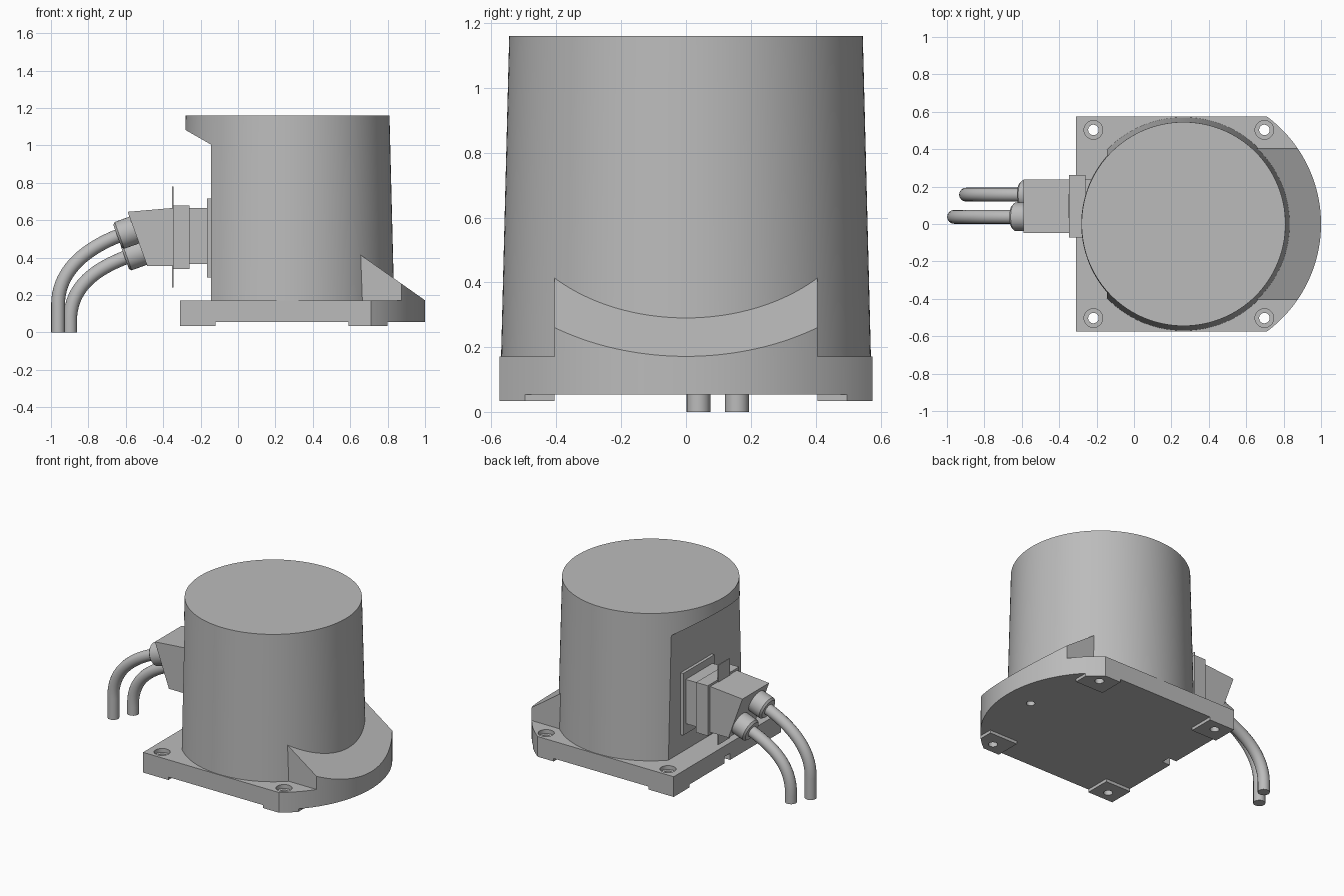
import bpy, bmesh, math
from mathutils import Vector

cube = bpy.data.objects.get("Cube")
if cube:
    bpy.data.objects.remove(cube, do_unlink=True)

grey = bpy.data.materials.new("Plain grey")
grey.use_nodes = True
colour = (0.5, 0.5, 0.5, 1)
grey.diffuse_color = colour
grey.node_tree.nodes["Principled BSDF"].inputs["Base Color"].default_value = colour


def finish(name, bm):
    bmesh.ops.recalc_face_normals(bm, faces=bm.faces)
    mesh = bpy.data.meshes.new(name)
    bm.to_mesh(mesh)
    bm.free()
    mesh.materials.append(grey)
    obj = bpy.data.objects.new(name, mesh)
    bpy.context.collection.objects.link(obj)
    return obj


def prism(name, points, offset):
    """Extrude a closed outline of 3D points along offset."""
    bm = bmesh.new()
    face = bm.faces.new([bm.verts.new(p) for p in points])
    new = bmesh.ops.extrude_face_region(bm, geom=[face])["geom"]
    verts = [g for g in new if isinstance(g, bmesh.types.BMVert)]
    bmesh.ops.translate(bm, verts=verts, vec=offset)
    return finish(name, bm)


def side_prism(name, profile, y0, y1):
    return prism(name, [(x, y0, z) for x, z in profile], (0, y1 - y0, 0))


def box(name, x, y, z):
    return side_prism(name, [(x[0], z[0]), (x[1], z[0]), (x[1], z[1]), (x[0], z[1])], *y)


def rod(name, start, end, r1, r2=None, segments=48):
    start, end = Vector(start), Vector(end)
    axis = end - start
    bm = bmesh.new()
    bmesh.ops.create_cone(bm, cap_ends=True, segments=segments, radius1=r1,
                          radius2=r1 if r2 is None else r2, depth=axis.length)
    bm.transform(axis.to_track_quat("Z", "Y").to_matrix().to_4x4())
    bmesh.ops.translate(bm, verts=bm.verts, vec=(start + end) / 2)
    return finish(name, bm)


def boolean(obj, cutter, operation="DIFFERENCE"):
    mod = obj.modifiers.new("Cut", "BOOLEAN")
    mod.operation, mod.solver, mod.object = operation, "EXACT", cutter
    bpy.context.view_layer.objects.active = obj
    bpy.ops.object.modifier_apply(modifier=mod.name)
    bpy.data.objects.remove(cutter, do_unlink=True)


# Foot outline: straight back and sides with a rounded nose
def outline(z):
    cx, radius, half = 0.285, 0.715, 0.575
    limit = math.asin(half / radius)
    pts = [(-0.31, half, z), (-0.31, -half, z)]
    for i in range(49):
        a = -limit + 2 * limit * i / 48
        pts.append((cx + radius * math.cos(a), radius * math.sin(a), z))
    return pts


# Base plate with recessed underside, leaving four corner pads
base = prism("base_plate", outline(0.035), (0, 0, 0.137))
for x, y in [((-0.12, 0.59), (-1, 1)), ((-1, 2), (-0.405, 0.405)), ((0.8, 2), (-1, 1))]:
    boolean(base, box("recess_cutter", x, y, (-0.1, 0.055)))

# Counterbored bolt holes, locating hole and locating notch
for x in (-0.217, 0.697):
    for y in (-0.503, 0.503):
        boolean(base, rod("hole_cutter", (x, y, -0.1), (x, y, 0.3), 0.028, segments=32))
        boolean(base, rod("bore_cutter", (x, y, 0.145), (x, y, 0.3), 0.05, segments=32))
boolean(base, rod("locating_cutter", (0.82, 0, 0), (0.82, 0, 0.12), 0.026, segments=32))
boolean(base, box("notch_cutter", (-0.5, -0.25), (-0.03, 0.03), (0, 0.1)))

# Tapered housing with a flat back below an overhanging lip
housing = rod("housing", (0.265, 0, 0.172), (0.265, 0, 1.16), 0.57, 0.545, segments=128)
boolean(housing, side_prism("back_cutter", [(-0.145, 0), (-0.145, 1.005), (-0.285, 1.085),
                                            (-0.6, 1.265), (-0.6, 0)], -1, 1))

# Sloping nose in front of the housing
ramp = side_prism("nose_ramp", [(0.6, 0.172), (1.02, 0.172), (1.0, 0.172), (0.6, 0.454)][0:1]
                  + [(1.0, 0.172), (0.6, 0.454)], -0.406, 0.406)
boolean(ramp, prism("nose_limit", outline(0), (0, 0, 1)), "INTERSECT")

# Connector: mounting plate, neck, collar, latch and angled hood
box("connector_plate", (-0.165, -0.14), (-0.07, 0.265), (0.295, 0.715))
box("connector_neck", (-0.27, -0.16), (-0.048, 0.238), (0.365, 0.665))
box("connector_collar", (-0.348, -0.26), (-0.073, 0.263), (0.34, 0.68))
box("connector_latch", (-0.353, -0.346), (0.035, 0.158), (0.24, 0.78))
side_prism("connector_hood", [(-0.345, 0.355), (-0.345, 0.666), (-0.59, 0.645),
                              (-0.485, 0.355)], -0.048, 0.238)

# Cable glands and bent cables
aim = Vector((-0.94, 0, -0.34)).normalized()
for side, tip, foot_x, bend_z in [("outer", Vector((-0.645, 0.038, 0.515)), -0.962, 0.15),
                                  ("inner", Vector((-0.605, 0.157, 0.4)), -0.898, 0.06)]:
    rod(side + "_gland", tip - aim * 0.13, tip - aim * 0.012, 0.076)
    rod(side + "_gland_rim", tip - aim * 0.012, tip, 0.076, 0.064)

    curve = bpy.data.curves.new(side + "_cable", "CURVE")
    curve.dimensions = "3D"
    curve.bevel_depth, curve.bevel_resolution = 0.037, 6
    curve.resolution_u, curve.use_fill_caps = 20, True
    spline = curve.splines.new("BEZIER")
    spline.bezier_points.add(2)
    foot = Vector((foot_x, tip.y, 0))
    bend = Vector((foot_x, tip.y, bend_z))
    up = Vector((0, 0, 1))
    path = [(foot, up, 0.02), (bend, up, 0.19), (tip - aim * 0.03, -aim, 0.19)]
    for point, (pos, direction, reach) in zip(spline.bezier_points, path):
        point.handle_left_type = point.handle_right_type = "FREE"
        point.co = pos
        point.handle_left = pos - direction * (0.02 if pos is bend else reach)
        point.handle_right = pos + direction * reach
    curve.materials.append(grey)
    cable = bpy.data.objects.new(side + "_cable", curve)
    bpy.context.collection.objects.link(cable)

# Smooth the round surfaces, keep hard edges crisp
for obj in bpy.context.scene.objects:
    obj.select_set(obj.type in {"MESH", "CURVE"})
bpy.context.view_layer.objects.active = housing
bpy.ops.object.convert(target="MESH")
bpy.ops.object.shade_smooth_by_angle(angle=math.radians(30))
